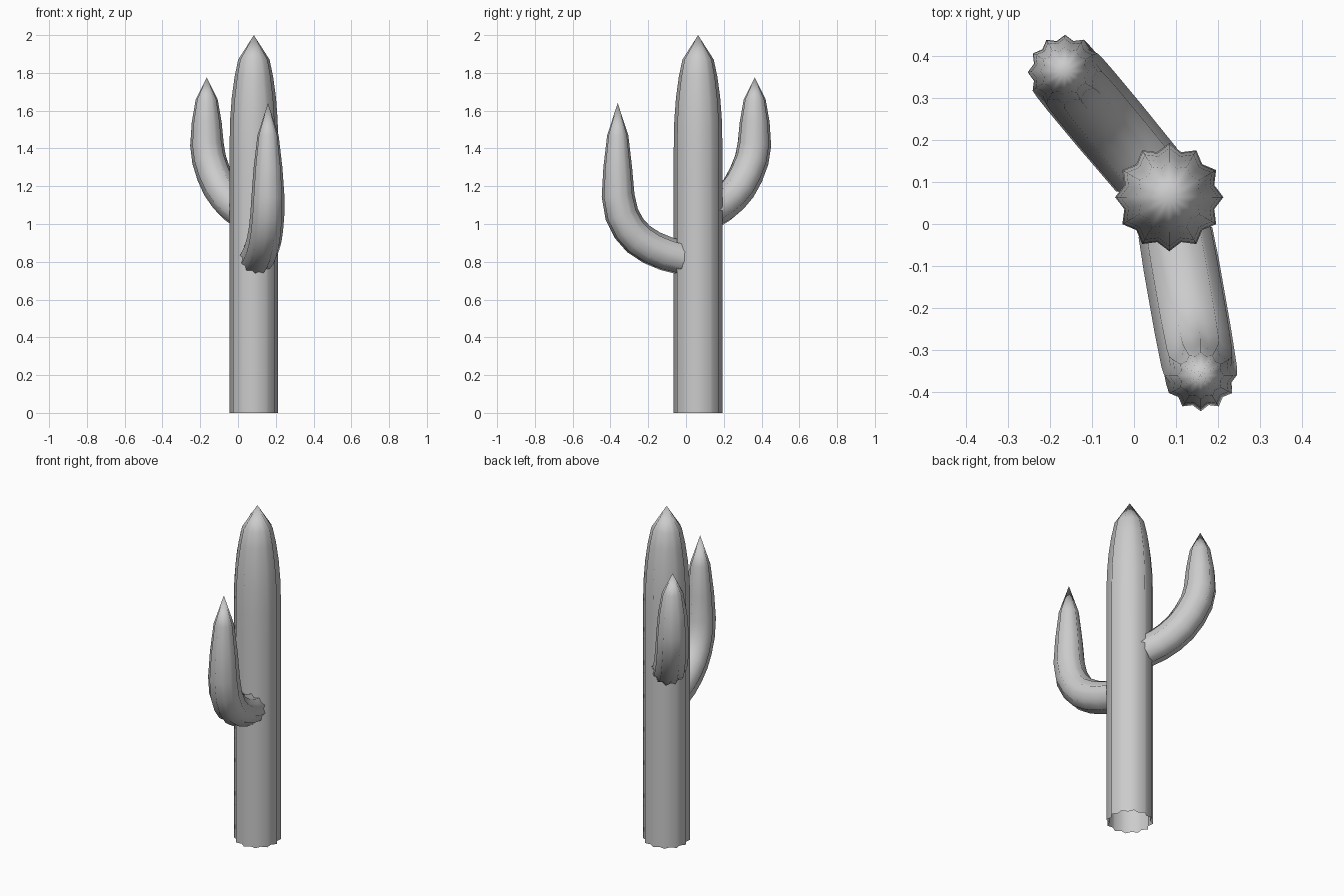
import bpy, math
from mathutils import Vector

if "Cube" in bpy.data.objects:
    bpy.data.objects.remove(bpy.data.objects["Cube"])

RIBS = 12
VALLEY = 0.86          # rib valley radius relative to the rib crest
CX, CY = 0.084, 0.064  # trunk axis

skin = bpy.data.materials.new("cactus_grey")
skin.diffuse_color = (0.6, 0.6, 0.6, 1)
skin.use_nodes = True
skin.node_tree.nodes["Principled BSDF"].inputs["Base Color"].default_value = skin.diffuse_color


def ribbed_tube(name, path, phi):
    """Sweep a 12-pointed star along path points (distance, height, radius)
    in the vertical plane at heading phi; the last point is the tip."""
    out = Vector((math.cos(phi), math.sin(phi), 0))
    side = Vector((-math.sin(phi), math.cos(phi), 0))
    up = Vector((0, 0, 1))
    n = RIBS * 2
    verts, faces = [], []
    rings = path[:-1]
    for i, (s, z, r) in enumerate(rings):
        a, b = path[max(i - 1, 0)], path[i + 1]
        d = Vector((b[0] - a[0], b[1] - a[1])).normalized()
        normal = up * d.x - out * d.y
        c = Vector((CX, CY, z)) + out * s
        for k in range(n):
            t = 2 * math.pi * k / n - phi
            rr = r * (1 if k % 2 == 0 else VALLEY)
            verts.append(c + (side * math.cos(t) + normal * math.sin(t)) * rr)
        if i:
            for k in range(n):
                k2 = (k + 1) % n
                p, q = (i - 1) * n, i * n
                faces.append((p + k, p + k2, q + k2, q + k))
    # pointed tip, the lower end stays open
    verts.append(Vector((CX, CY, path[-1][1])) + out * path[-1][0])
    base = (len(rings) - 1) * n
    for k in range(n):
        faces.append((base + k, base + (k + 1) % n, len(verts) - 1))
    me = bpy.data.meshes.new(name)
    me.from_pydata(verts, [], faces)
    me.materials.append(skin)
    me.polygons.foreach_set("use_smooth", [True] * len(faces))
    ob = bpy.data.objects.new(name, me)
    bpy.context.collection.objects.link(ob)


# Trunk
trunk = [(0, z * 0.2, 0.129) for z in range(8)]
trunk += [(0, 1.55, 0.126), (0, 1.67, 0.117), (0, 1.78, 0.102),
          (0, 1.87, 0.083), (0, 2.0, 0)]
ribbed_tube("trunk", trunk, 0)

# Lower front arm
ribbed_tube("front_arm", [
    (0.085, 0.82, 0.09), (0.17, 0.842, 0.092), (0.25, 0.875, 0.092),
    (0.32, 0.92, 0.092), (0.37, 0.975, 0.091), (0.41, 1.05, 0.09),
    (0.43, 1.15, 0.087), (0.432, 1.3, 0.076), (0.432, 1.47, 0.056),
    (0.432, 1.64, 0)], math.atan2(-0.425, 0.075))

# Upper back arm
ribbed_tube("back_arm", [
    (0.085, 1.06, 0.09), (0.16, 1.095, 0.091), (0.22, 1.135, 0.092),
    (0.28, 1.19, 0.092), (0.33, 1.26, 0.092), (0.37, 1.34, 0.091),
    (0.388, 1.42, 0.089), (0.39, 1.54, 0.079), (0.39, 1.66, 0.058),
    (0.39, 1.775, 0)], math.atan2(0.30, -0.25))
